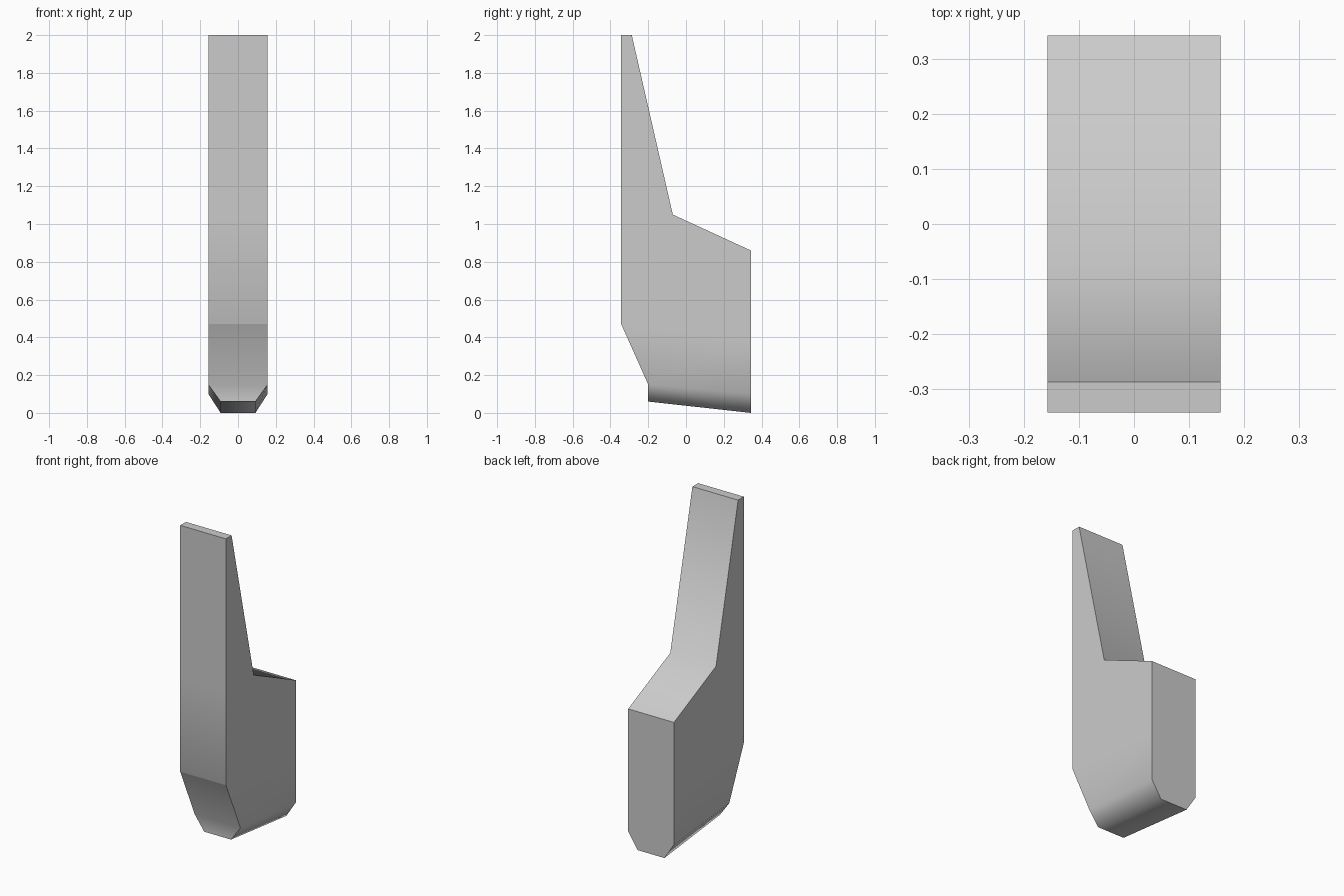
import bpy
import bmesh
import math
from mathutils import Vector

cube = bpy.data.objects.get("Cube")
if cube:
    bpy.data.objects.remove(cube, do_unlink=True)

HALF_WIDTH = 0.157
FOOT_HALF = 0.092


def make_material(name, rgb):
    mat = bpy.data.materials.new(name)
    mat.use_nodes = True
    mat.diffuse_color = (*rgb, 1)
    mat.node_tree.nodes["Principled BSDF"].inputs["Base Color"].default_value = (*rgb, 1)
    return mat


# Side outline (y, z): tall thin back, sloped ledge, straight block, angled toe
outline = [(-0.343, 2.0), (-0.287, 2.0), (-0.07, 1.05), (0.343, 0.86),
           (0.343, 0.10), (-0.2, 0.15), (-0.343, 0.47)]

bm = bmesh.new()
side = bm.faces.new([bm.verts.new((-HALF_WIDTH, y, z)) for y, z in outline])
swept = bmesh.ops.extrude_face_region(bm, geom=[side], use_keep_orig=True)
new_verts = [g for g in swept["geom"] if isinstance(g, bmesh.types.BMVert)]
bmesh.ops.translate(bm, verts=new_verts, vec=(2 * HALF_WIDTH, 0, 0))
bmesh.ops.recalc_face_normals(bm, faces=bm.faces)

# Tapered foot: pull the underside down and narrow it
bm.faces.ensure_lookup_table()
under = min(bm.faces, key=lambda f: f.calc_center_median().z)
foot = bmesh.ops.extrude_discrete_faces(bm, faces=[under])["faces"][0]
rim = list(under.verts) if under.is_valid else None
bmesh.ops.delete(bm, geom=[], context='FACES')
for v in foot.verts:
    v.co.x = math.copysign(FOOT_HALF, v.co.x)
    v.co.z = 0.06 if v.co.y < 0 else 0.0
bmesh.ops.remove_doubles(bm, verts=bm.verts, dist=0.0001)

# Edge loops that keep the upper faces flat-lit
for z, tilt in ((1.05, 0.0), (0.435, 0.1)):
    bmesh.ops.bisect_plane(bm, geom=bm.verts[:] + bm.edges[:] + bm.faces[:], dist=0.0001,
                           plane_co=Vector((0, 0, z)), plane_no=Vector((0, tilt, 1)))
bmesh.ops.recalc_face_normals(bm, faces=bm.faces)

mesh = bpy.data.meshes.new("bracket_body")
bm.to_mesh(mesh)
bm.free()
body = bpy.data.objects.new("bracket_body", mesh)
bpy.context.collection.objects.link(body)
mesh.materials.append(make_material("light_grey", (0.6, 0.6, 0.6)))

# Soft shading over shallow bends, crisp right-angle edges
bpy.ops.object.select_all(action='DESELECT')
body.select_set(True)
bpy.context.view_layer.objects.active = body
bpy.ops.object.shade_smooth_by_angle(angle=math.radians(60))
